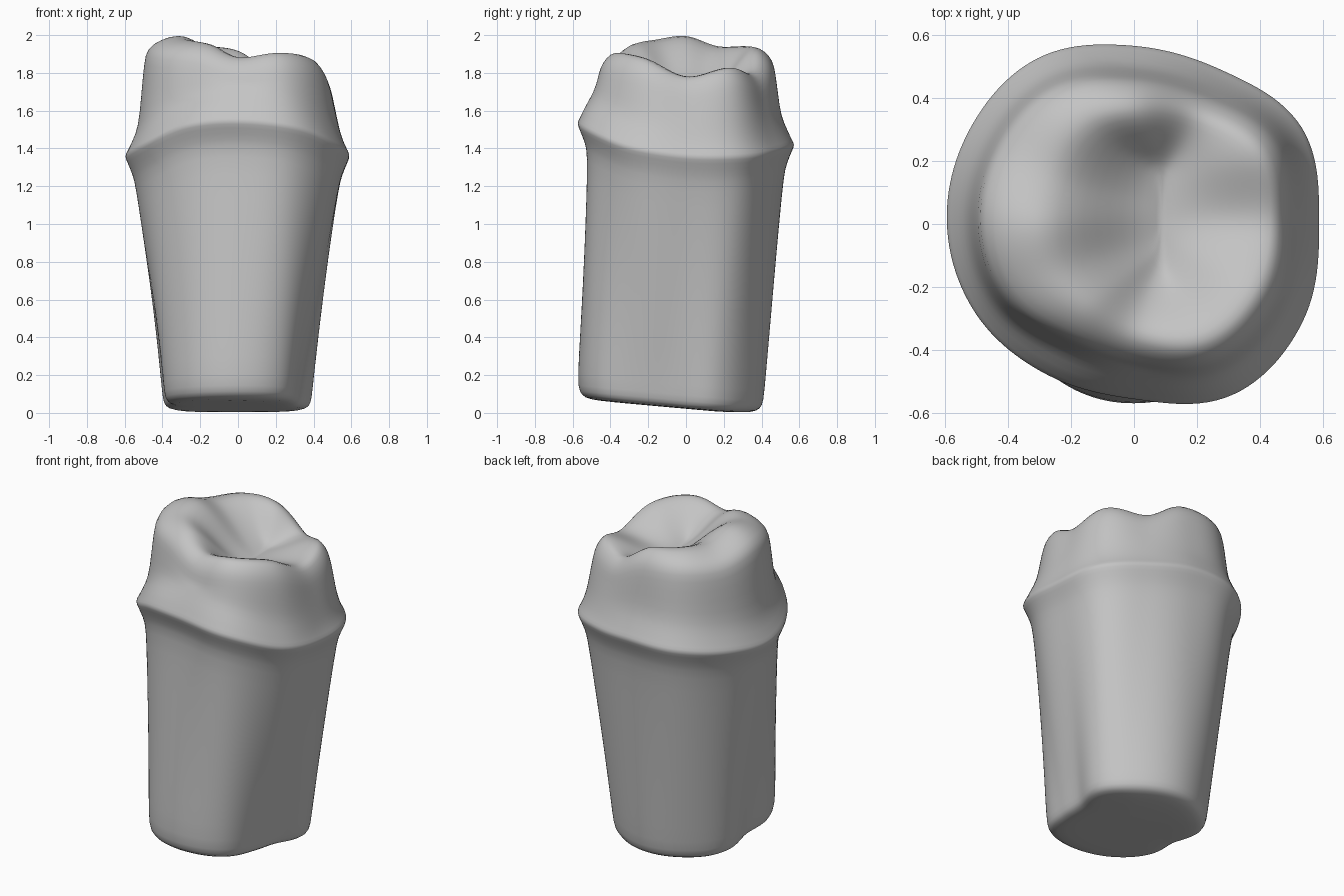
import bpy, bmesh, math

if "Cube" in bpy.data.objects:
    bpy.data.objects.remove(bpy.data.objects["Cube"], do_unlink=True)

SEGMENTS = 72

# Values every 30 degrees, counter-clockwise from +x
MARGIN_R = [.59, .618, .565, .568, .612, .605, .597, .58, .555, .558, .63, .622]
MARGIN_Z = [1.36, 1.36, 1.39, 1.42, 1.41, 1.38, 1.36, 1.42, 1.52, 1.545, 1.51, 1.41]
WALL_IN = [.085, .085, .09, .1, .1, .1, .1, .1, .125, .11, .11, .1]
CREST_Z = [1.78, 1.83, 1.8, 1.92, 1.945, 1.945, 2.0, 1.98, 1.955, 1.885, 1.91, 1.88]
CREST_IN = [.87, .86, .84, .8, .72, .64, .63, .66, .73, .79, .83, .85]
BASE_R = [.345, .45, .475, .495, .48, .455, .38, .445, .485, .495, .475, .37]
BASE_Y = -.08
PIT = (.09, .02, 1.725)


def around(values, a):
    """Smooth periodic interpolation of values at angle a."""
    n = len(values)
    f = a / math.tau * n
    i = math.floor(f)
    t = f - i
    p, q, r, s = (values[(i + k) % n] for k in (-1, 0, 1, 2))
    return q + .5 * t * (r - p + t * (2*p - 5*q + 4*r - s + t * (3*(q - r) + s - p)))


def polar(r, a, y=0):
    return r * math.cos(a), y + r * math.sin(a)


def mix(p, q, t):
    return tuple(u + (v - u) * t for u, v in zip(p, q))


def column(a):
    """Points from the underside up to the chewing surface at one angle."""
    base, margin, zm = around(BASE_R, a), around(MARGIN_R, a), around(MARGIN_Z, a)
    wall, crest = margin - around(WALL_IN, a), around(CREST_Z, a)
    inner = around(CREST_IN, a)
    pts = []
    # Tilted underside with a rounded edge
    for scale, lift in ((.4, 0), (.8, 0), (.92, .01), (.98, .035), (1, .1)):
        x, y = polar(base * scale, a, BASE_Y)
        pts.append((x, y, max(0, .022 - .09 * y) + lift))
    # Tapered stump
    foot = pts[-1]
    neck = (*polar(margin - .055, a), zm - .16)
    pts += [mix(foot, neck, t) for t in (.2, .4, .6, .8, 1)]
    # Flared margin, concave above
    for inset, dz in ((.04, -.1), (.01, -.03), (-.004, 0), (.012, .025), (.035, .075)):
        pts.append((*polar(margin - inset, a), zm + dz))
    # Prepared wall
    low = (*polar(wall + .03, a), zm + .15)
    high = (*polar(wall, a), crest - .14)
    pts += [mix(low, high, t) for t in (0, .5, 1)]
    # Rounded shoulder up to the cusp crest
    for scale, dz in ((.97, -.07), (.4 * inner + .57, -.022), (inner, .003)):
        pts.append((*polar(wall * scale, a), crest + dz))
    # Slope into the central valley, which runs front to back
    top = pts[-1]
    floor = (PIT[0], PIT[1] + .35 * top[1], PIT[2] + .01)
    for t in (.18, .38, .58, .78, .93):
        x, y, _ = mix(top, floor, t)
        s = t * t * (3 - 2 * t)
        pts.append((x, y, top[2] + (floor[2] - top[2]) * s))
    return pts


# Skin the columns into one closed body
bm = bmesh.new()
columns = [[bm.verts.new(p) for p in column(math.tau * i / SEGMENTS)]
           for i in range(SEGMENTS)]
bottom = bm.verts.new((0, BASE_Y, .029))
pit = bm.verts.new(PIT)
for i, c in enumerate(columns):
    d = columns[(i + 1) % SEGMENTS]
    bm.faces.new((bottom, d[0], c[0]))
    bm.faces.new((c[-1], d[-1], pit))
    for j in range(len(c) - 1):
        bm.faces.new((c[j], d[j], d[j + 1], c[j + 1]))
bmesh.ops.recalc_face_normals(bm, faces=bm.faces)
mesh = bpy.data.meshes.new("tooth_stump")
bm.to_mesh(mesh)
bm.free()

stump = bpy.data.objects.new("tooth_stump", mesh)
bpy.context.collection.objects.link(stump)

# Plain grey material
grey = bpy.data.materials.new("stone_grey")
grey.use_nodes = True
colour = (.55, .55, .55, 1)
grey.diffuse_color = colour
grey.node_tree.nodes["Principled BSDF"].inputs["Base Color"].default_value = colour
mesh.materials.append(grey)

# Smooth surface
for poly in mesh.polygons:
    poly.use_smooth = True
smooth = stump.modifiers.new("smooth_surface", 'SUBSURF')
smooth.levels = smooth.render_levels = 1
